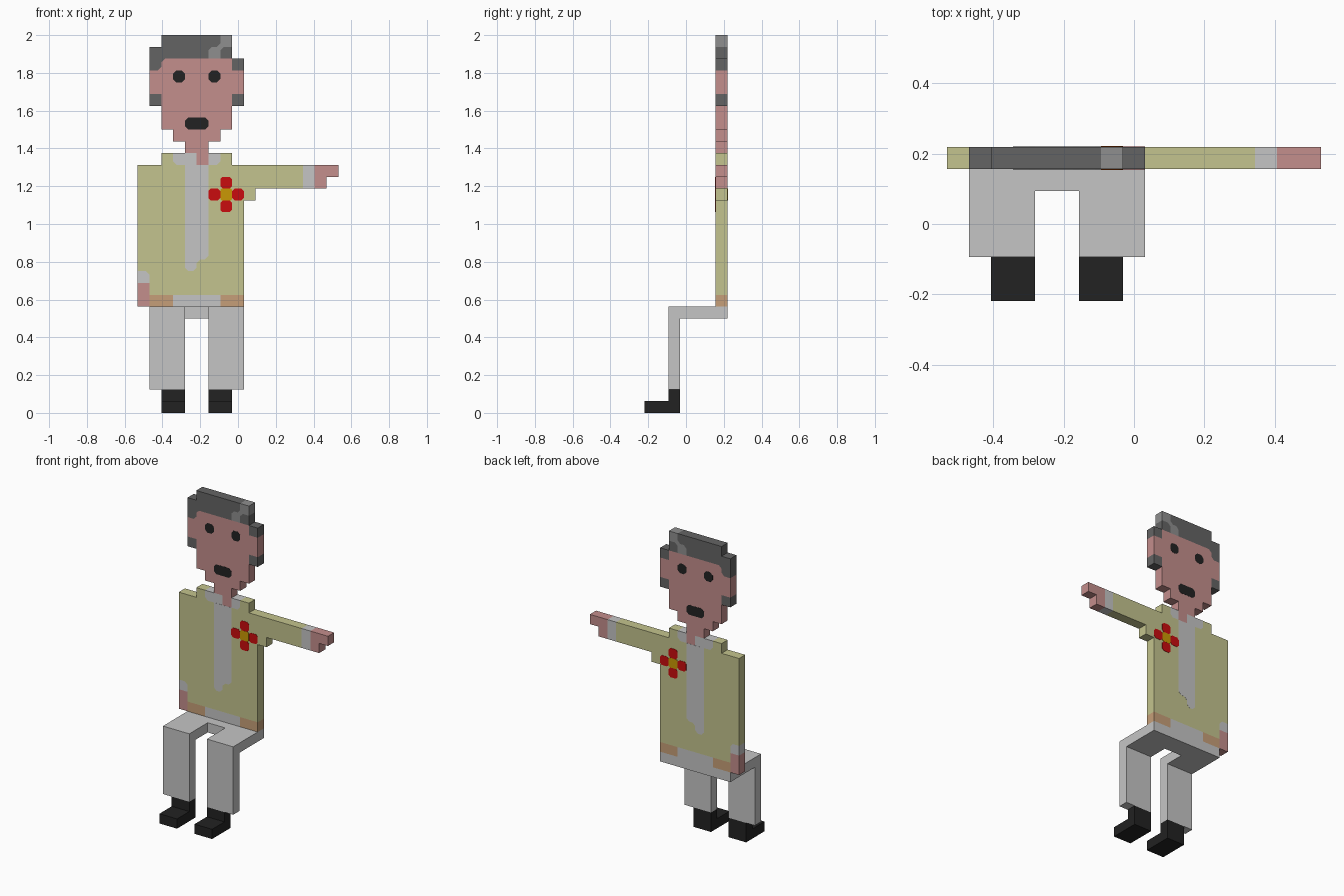
import bpy, bmesh
from mathutils import Vector

cube = bpy.data.objects.get("Cube")
if cube:
    bpy.data.objects.remove(cube, do_unlink=True)

U = 0.0625                                   # size of one block
ORIGIN = Vector((-8.5 * U, -3.5 * U, 0))     # corner of the block grid
PROUD = 0.015                                # how far inlays stand out, in blocks


def material(name, rgb):
    lin = [c / 255 / 12.92 if c <= 10 else ((c / 255 + 0.055) / 1.055) ** 2.4 for c in rgb]
    m = bpy.data.materials.new(name)
    m.use_nodes = True
    m.diffuse_color = (*lin, 1)
    bsdf = m.node_tree.nodes["Principled BSDF"]
    bsdf.inputs["Base Color"].default_value = (*lin, 1)
    bsdf.inputs["Roughness"].default_value = 0.8
    return m


SKIN = material("skin", (196, 142, 140))
GREY = material("light grey cloth", (197, 197, 197))
JACKET = material("olive yellow cloth", (196, 196, 142))
HAIR = material("dark grey hair", (100, 100, 100))
SHINE = material("mid grey hair", (143, 143, 143))
BLACK = material("black", (34, 34, 34))
TAN = material("tan trim", (198, 159, 120))
RED = material("red", (202, 12, 14))
GOLD = material("gold", (202, 153, 5))


def prism(name, points, mat, axis="y", lo=6, hi=7):
    """Extrude an outline, given in blocks, along an axis from lo to hi."""
    place = {"y": lambda a, b, d: (a, d, b), "x": lambda a, b, d: (d, a, b)}[axis]
    bm = bmesh.new()
    base = bm.faces.new([bm.verts.new(Vector(place(a, b, lo)) * U + ORIGIN) for a, b in points])
    new = bmesh.ops.extrude_face_region(bm, geom=[base], use_keep_orig=True)["geom"]
    shift = (Vector(place(0, 0, hi)) - Vector(place(0, 0, lo))) * U
    bmesh.ops.translate(bm, vec=shift, verts=[v for v in new if isinstance(v, bmesh.types.BMVert)])
    bmesh.ops.recalc_face_normals(bm, faces=bm.faces)
    me = bpy.data.meshes.new(name)
    bm.to_mesh(me)
    bm.free()
    me.materials.append(mat)
    ob = bpy.data.objects.new(name, me)
    bpy.context.collection.objects.link(ob)
    return ob


def block(name, x0, z0, x1, z1, mat):
    return prism(name, [(x0, z0), (x1, z0), (x1, z1), (x0, z1)], mat)


def inlay(name, x0, z0, x1, z1, mat, cut=0.27, proud=PROUD):
    """Patch with clipped corners that shows on both the front and the back."""
    c = cut
    pts = [(x0 + c, z0), (x1 - c, z0), (x1, z0 + c), (x1, z1 - c),
           (x1 - c, z1), (x0 + c, z1), (x0, z1 - c), (x0, z0 + c)]
    return prism(name, pts, mat, lo=6 - proud, hi=7 + proud)


# Head and neck
prism("head", [(5, 21), (6, 21), (6, 23), (7, 23), (7, 24), (8, 24), (8, 27), (9, 27),
               (9, 29), (8, 29), (8, 30), (2.3, 30), (2, 29.7), (2, 29.3), (1.7, 29), (1, 29),
               (1, 27), (2, 27), (2, 24), (3, 24), (3, 23), (4, 23), (4, 22), (5, 22)], SKIN)
inlay("right_eye", 3, 28, 4, 29, BLACK)
inlay("left_eye", 6, 28, 7, 29, BLACK)
inlay("mouth", 4, 24, 6, 25, BLACK)

# Hair
prism("hair_cap", [(1, 29), (1.7, 29), (2, 29.3), (2, 29.7), (2.3, 30), (6, 30), (6, 30.7),
                   (6.3, 31), (6.7, 31), (7, 31.3), (7, 32), (2, 32), (2, 31), (1, 31)], HAIR)
prism("hair_highlight", [(6, 30), (7, 30), (7, 30.7), (7.3, 31), (8, 31), (8, 32), (7, 32),
                         (7, 31.3), (6.7, 31), (6.3, 31), (6, 30.7)], SHINE)
prism("hair_corner", [(7, 30), (8, 30), (8, 31), (7.3, 31), (7, 30.7)], HAIR)
block("hair_left_temple", 8, 29, 9, 30, HAIR)
block("right_sideburn", 1, 26, 2, 27, HAIR)
block("left_sideburn", 8, 26, 9, 27, HAIR)

# Jacket with the raised left sleeve
prism("jacket", [(1, 10), (9, 10), (9, 18), (10, 18), (10, 19), (14, 19), (14, 21), (8, 21),
                 (8, 22), (7, 22), (7, 21.3), (6.7, 21), (3.3, 21), (3, 21.3), (3, 22), (2, 22),
                 (2, 21), (0, 21), (0, 12), (0.7, 12), (1, 11.7)], JACKET)

# Shirt: collar, front panel and hem
prism("right_collar", [(3.3, 21), (5, 21), (5, 22), (3, 22), (3, 21.3)], GREY)
prism("left_collar", [(6, 21), (6.7, 21), (7, 21.3), (7, 22), (6, 22)], GREY)
prism("shirt_front", [(4, 12.3), (4.3, 12), (4.7, 12), (5, 12.3), (5, 12.7), (5.3, 13),
                      (5.7, 13), (6, 13.3), (6, 21), (4, 21)], GREY, lo=6 - PROUD, hi=7 + PROUD)
block("shirt_hem", 3, 9, 7, 10, GREY)
block("right_hem_trim", 1, 9, 3, 10, TAN)
block("left_hem_trim", 7, 9, 9, 10, TAN)

# Cuffs and hands
block("left_cuff", 14, 19, 15, 21, GREY)
prism("left_hand", [(15, 19), (16, 19), (16, 20), (17, 20), (17, 21), (15, 21)], SKIN)
prism("right_cuff", [(0, 11), (1, 11), (1, 11.7), (0.7, 12), (0, 12)], GREY)
block("right_hand", 0, 9, 1, 11, SKIN)

# Flower on the chest
for side, dx, dz in (("top", 0, 1), ("bottom", 0, -1), ("right", -1, 0), ("left", 1, 0)):
    inlay("flower_petal_" + side, 7 + dx, 18 + dz, 8 + dx, 19 + dz, RED, 0.2, 0.03)
inlay("flower_centre", 7, 18, 8, 19, GOLD, 0.12, 0.04)

# Seated trousers and shoes
for side, leg_x, shoe_x in (("right", 1, 2), ("left", 6, 6)):
    prism(side + "_trouser_leg", [(2, 2), (3, 2), (3, 8), (7, 8), (7, 9), (2, 9)],
          GREY, "x", leg_x, leg_x + 3)
    prism(side + "_shoe", [(0, 0), (3, 0), (3, 2), (2, 2), (2, 1), (0, 1)],
          BLACK, "x", shoe_x, shoe_x + 2)
prism("trouser_seat", [(5, 8), (7, 8), (7, 9), (5, 9)], GREY, "x", 4, 6)
